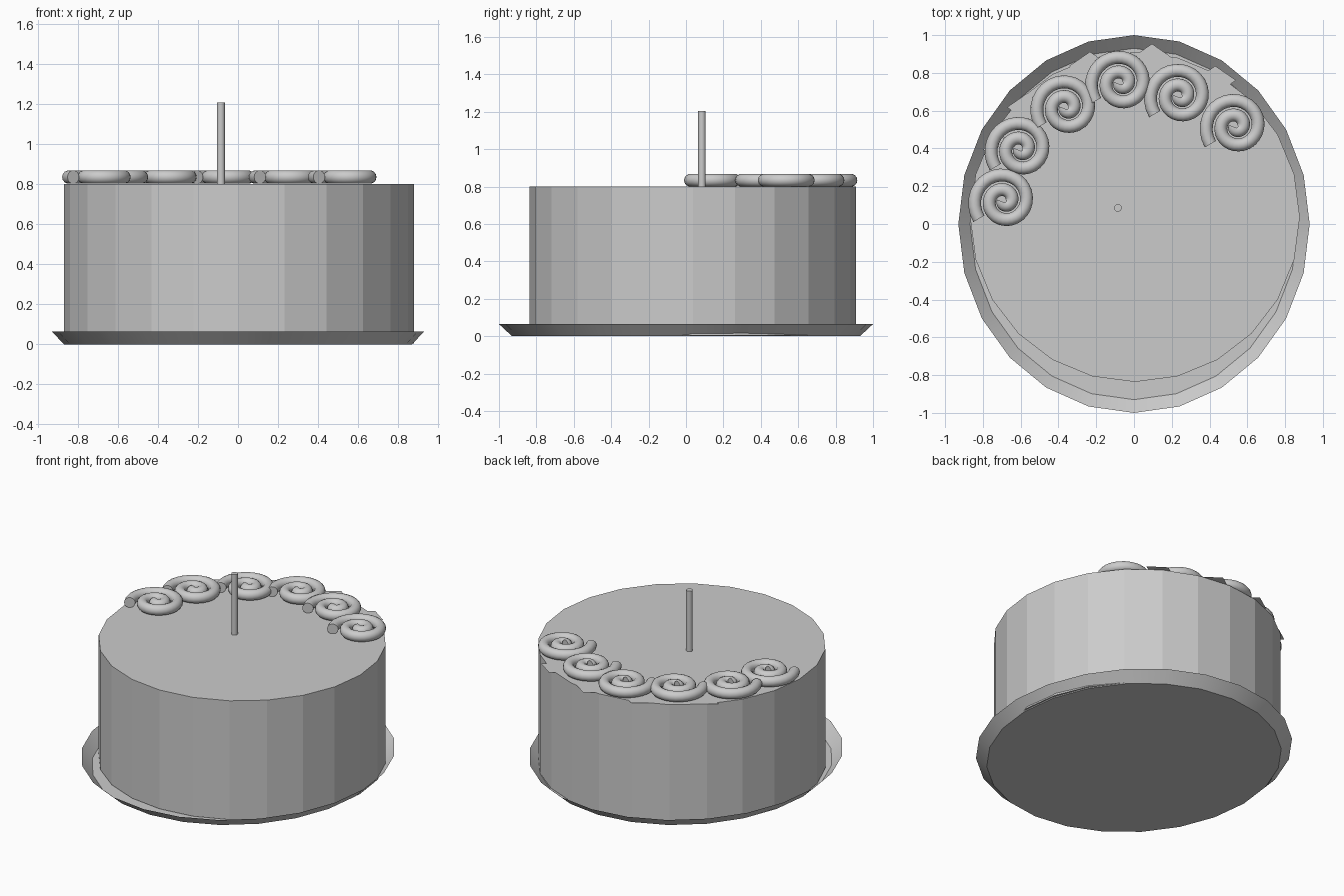
import bpy
import math

if "Cube" in bpy.data.objects:
    bpy.data.objects.remove(bpy.data.objects["Cube"], do_unlink=True)

TOP = 0.8

grey = bpy.data.materials.new("plain_grey")
grey.use_nodes = True
grey.diffuse_color = (0.6, 0.6, 0.6, 1)
grey.node_tree.nodes["Principled BSDF"].inputs["Base Color"].default_value = (0.6, 0.6, 0.6, 1)


def mesh_object(name, verts, faces):
    mesh = bpy.data.meshes.new(name)
    mesh.from_pydata(verts, [], faces)
    mesh.materials.append(grey)
    obj = bpy.data.objects.new(name, mesh)
    bpy.context.collection.objects.link(obj)
    return obj


def smooth(obj, angle):
    bpy.ops.object.select_all(action='DESELECT')
    obj.select_set(True)
    bpy.context.view_layer.objects.active = obj
    bpy.ops.object.shade_smooth_by_angle(angle=math.radians(angle))


def cylinder(name, x, y, radius, bottom, top, sides):
    bpy.ops.mesh.primitive_cylinder_add(vertices=sides, radius=radius, depth=top - bottom,
                                        location=(x, y, (bottom + top) / 2))
    obj = bpy.context.object
    obj.name = name
    obj.data.materials.append(grey)
    return obj


def ring(rx, ry, z, sides):
    angles = [2 * math.pi * i / sides for i in range(sides)]
    return [(rx * math.cos(a), ry * math.sin(a), z) for a in angles]


# Oval plate: a flat floor with a thin flared rim
SIDES = 24
floor = list(range(SIDES))[::-1]
rim = [(i, (i + 1) % SIDES, SIDES + (i + 1) % SIDES, SIDES + i) for i in range(SIDES)]
plate = mesh_object("plate", ring(0.868, 0.93, 0, SIDES) + ring(0.93, 1, 0.065, SIDES),
                    [floor] + rim)
smooth(plate, 30)

# Faceted cake and the candle standing on it
cylinder("cake", 0.005, 0.037, 0.873, 0.005, TOP, SIDES)
candle = cylinder("candle", -0.085, 0.085, 0.02, TOP - 0.005, 1.205, 16)
smooth(candle, 40)


# Piped swirls: a round tube winding inwards for two turns
def swirl(name, cx, cy, steps=56, around=14, tube=0.034, reach=0.164):
    verts, faces = [], []
    for s in range(steps + 1):
        t = s / steps
        a = math.radians(215) - 4 * math.pi * t
        r = reach * (1 - 0.95 * t)
        # Direction of travel along the spiral
        dr = -0.95 * reach
        da = -4 * math.pi
        dx = dr * math.cos(a) - r * da * math.sin(a)
        dy = dr * math.sin(a) + r * da * math.cos(a)
        length = math.hypot(dx, dy)
        nx, ny = -dy / length, dx / length
        for k in range(around):
            b = 2 * math.pi * k / around
            side = tube * math.cos(b)
            verts.append((cx + r * math.cos(a) + nx * side,
                          cy + r * math.sin(a) + ny * side,
                          TOP + tube + tube * math.sin(b)))
    for s in range(steps):
        for k in range(around):
            n = (k + 1) % around
            faces.append((s * around + k, s * around + n,
                          (s + 1) * around + n, (s + 1) * around + k))
    faces.append(list(range(around))[::-1])
    faces.append([steps * around + k for k in range(around)])
    smooth(mesh_object(name, verts, faces), 60)


swirls = [(-0.687, 0.122), (-0.6, 0.395), (-0.358, 0.615),
          (-0.069, 0.745), (0.244, 0.676), (0.539, 0.517)]
for i, (x, y) in enumerate(swirls):
    swirl(f"icing_swirl_{i + 1}", x, y)


# Flat diamond leaves tucked around the swirls, some overhanging the edge
def leaf(name, x, y):
    z = TOP + 0.003
    mesh_object(name, [(x - 0.11, y, z), (x, y - 0.076, z), (x + 0.11, y, z), (x, y + 0.076, z)],
                [(0, 1, 2, 3)])


inner = [(-0.652, -0.247), (-0.727, -0.066), (-0.5, 0.225), (-0.233, 0.485),
         (-0.016, 0.544), (0.212, 0.507), (0.424, 0.406), (0.637, 0.406)]
outer = [(0.095, 0.878), (0.43, 0.761), (-0.233, 0.836), (-0.562, 0.618), (-0.69, 0.395)]
for i, (x, y) in enumerate(inner + outer):
    leaf(f"icing_leaf_{i + 1}", x, y)
